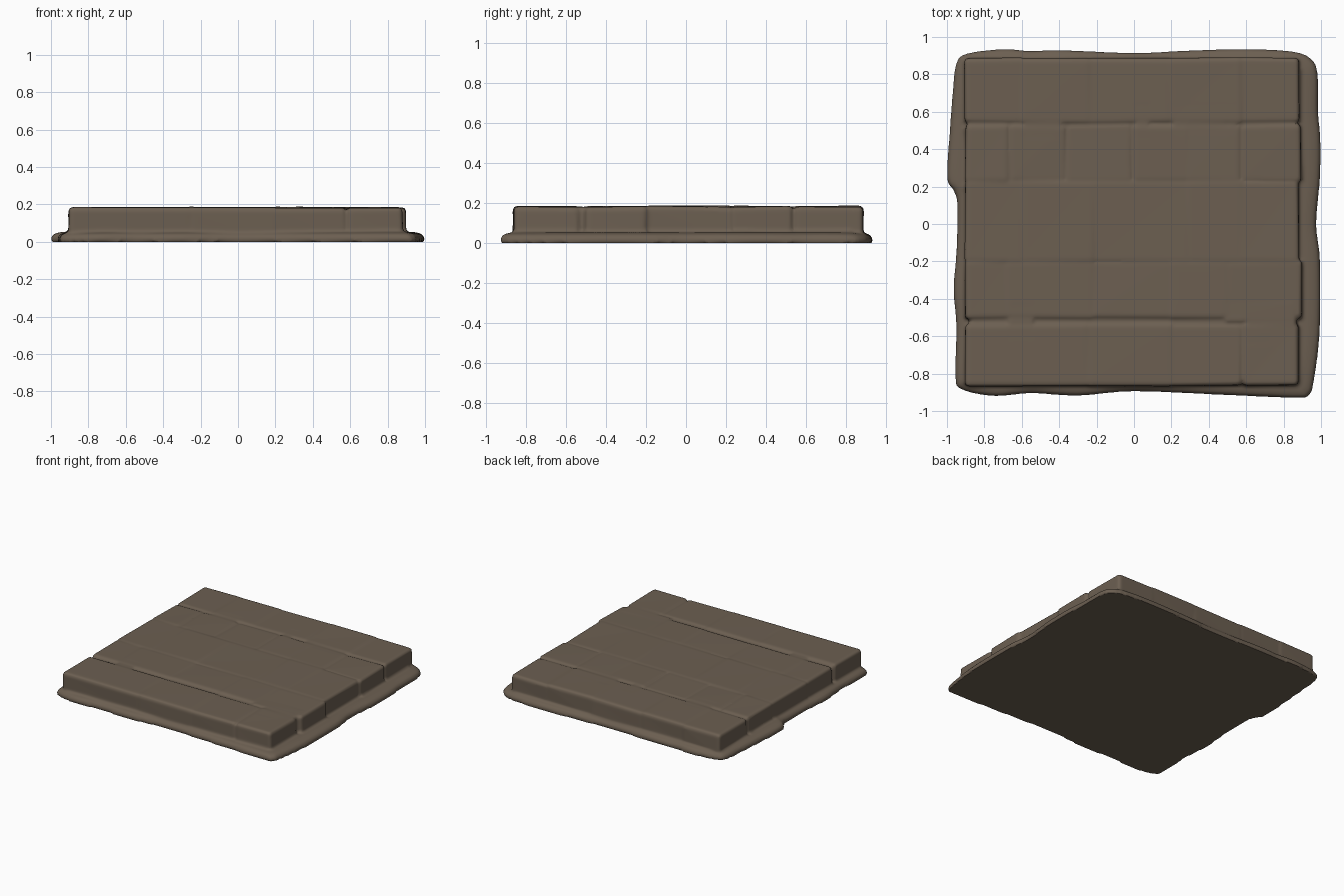
import bpy, bmesh, math, random
from mathutils import Vector

if "Cube" in bpy.data.objects:
    bpy.data.objects.remove(bpy.data.objects["Cube"])

random.seed(4)

stone = bpy.data.materials.new("brown stone")
stone.diffuse_color = (0.15, 0.115, 0.083, 1)
stone.use_nodes = True
stone.node_tree.nodes["Principled BSDF"].inputs["Base Color"].default_value = stone.diffuse_color

bm = bmesh.new()


def catmull(pts, n=5):
    """Smooth closed curve through the points."""
    out = []
    for i in range(len(pts)):
        a, b, c, d = (Vector(pts[(i + k) % len(pts)]) for k in (-1, 0, 1, 2))
        for s in range(n):
            t = s / n
            out.append(0.5 * (2 * b + (c - a) * t + (2 * a - 5 * b + 4 * c - d) * t * t
                              + (3 * b - a - 3 * c + d) * t ** 3))
    return out


def block(x0, x1, y0, y1, top, jitter=0.004, bevel=0.02):
    """Rounded paving stone with slightly uneven corners."""
    b = bmesh.new()
    bmesh.ops.create_cube(b, size=1)
    for v in b.verts:
        up = v.co.z > 0
        v.co = ((x0 + x1) / 2 + v.co.x * (x1 - x0) + random.uniform(-jitter, jitter),
                (y0 + y1) / 2 + v.co.y * (y1 - y0) + random.uniform(-jitter, jitter),
                top + random.uniform(-jitter, jitter) * 0.7 if up else 0.015)
    bmesh.ops.bevel(b, geom=[e for e in b.edges if max(v.co.z for v in e.verts) > 0.1],
                    offset=bevel, segments=4, profile=0.5, affect='EDGES')
    me = bpy.data.meshes.new("tmp")
    b.to_mesh(me)
    b.free()
    bm.from_mesh(me)
    bpy.data.meshes.remove(me)


# Wavy plinth
outline = catmull([
    (-0.95, 0.86), (-0.89, 0.912), (-0.7, 0.935), (-0.55, 0.925), (-0.4, 0.93), (0, 0.915),
    (0.3, 0.928), (0.6, 0.935), (0.85, 0.922), (0.95, 0.88), (0.982, 0.8), (0.985, 0.6),
    (0.997, 0.45), (0.995, 0.25), (0.975, 0), (0.995, -0.2), (0.993, -0.58), (0.96, -0.85),
    (0.935, -0.915), (0.87, -0.93), (0.5, -0.915), (0, -0.895), (-0.3, -0.918),
    (-0.55, -0.905), (-0.75, -0.92), (-0.92, -0.885), (-0.955, -0.82), (-0.95, -0.55),
    (-0.965, -0.35), (-0.95, -0.15), (-0.945, 0.1), (-0.965, 0.18), (-1.0, 0.25),
    (-0.985, 0.5), (-0.97, 0.7)])
rings = []
for inset, z in [(0.002, 0), (0, 0.012), (0.002, 0.024), (0.011, 0.038), (0.028, 0.047), (0.06, 0.053)]:
    rings.append([bm.verts.new((p.x * (1 - inset), p.y * (1 - inset), z)) for p in outline])
n = len(outline)
for lo, hi in zip(rings, rings[1:]):
    for i in range(n):
        bm.faces.new((lo[i], lo[(i + 1) % n], hi[(i + 1) % n], hi[i]))
bm.faces.new(rings[-1])
bm.faces.new(rings[0][::-1])

# Solid core below the joints
block(-0.88, 0.86, -0.84, 0.865, 0.172, 0)

# Rows of stones: y range, seam positions, indices of the deep seams
rows = [
    (0.538, 0.888, [-0.908, -0.6, -0.24, 0.19, 0.57, 0.885], []),
    (0.222, 0.533, [-0.902, -0.67, -0.365, -0.01, 0.285, 0.57, 0.892], [1, 2, 3, 5]),
    (-0.21, 0.236, [-0.905, -0.6, -0.22, 0.29, 0.57, 0.882], []),
    (-0.507, -0.195, [-0.905, -0.68, -0.22, 0.19, 0.5, 0.9], []),
    (-0.865, -0.533, [-0.905, -0.25, 0.2, 0.58, 0.882], [3]),
]
for y0, y1, xs, deep in rows:
    last = len(xs) - 1
    grow = [0 if i in (0, last) else 0.001 if i in deep else 0.014 for i in range(last + 1)]
    for i in range(last):
        block(xs[i] - grow[i], xs[i + 1] + grow[i + 1], y0, y1, random.uniform(0.182, 0.187))

# Stones that bridge the row joints where they have closed up
for x0, x1, y0, y1 in [(-0.68, -0.53, -0.62, -0.42), (0.48, 0.87, -0.53, -0.4),
                       (0.59, 0.87, -0.65, -0.45), (0.0, 0.09, 0.45, 0.65),
                       (0.2, 0.56, 0.485, 0.65), (-0.6, -0.38, 0.45, 0.6)]:
    block(x0, x1, y0, y1, 0.182, 0.002)

bmesh.ops.recalc_face_normals(bm, faces=bm.faces)
mesh = bpy.data.meshes.new("paved_stone_slab")
bm.to_mesh(mesh)
bm.free()
slab = bpy.data.objects.new("paved_stone_slab", mesh)
bpy.context.collection.objects.link(slab)
mesh.materials.append(stone)

# Fuse everything into one softly worn surface
fuse = slab.modifiers.new("fuse", 'REMESH')
fuse.mode = 'VOXEL'
fuse.voxel_size = 0.01
fuse.use_smooth_shade = True
worn = slab.modifiers.new("worn", 'SMOOTH')
worn.factor = 0.5
worn.iterations = 2

bpy.context.view_layer.objects.active = slab
slab.select_set(True)
bpy.ops.object.convert(target='MESH')
for v in slab.data.vertices:
    if v.co.z < 0.004:
        v.co.z = 0
bpy.ops.object.shade_smooth_by_angle(angle=math.radians(45))
